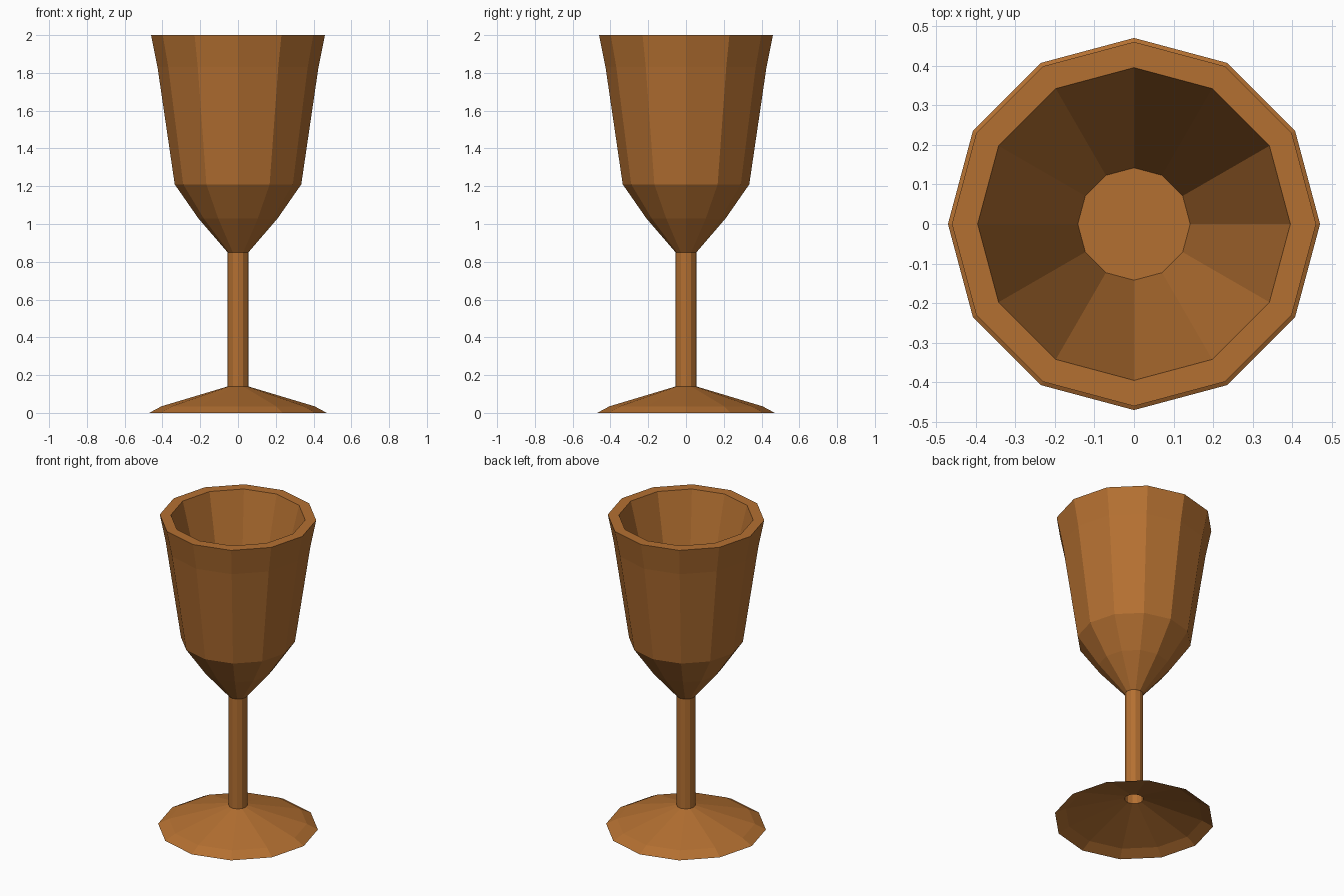
import bpy
import bmesh
from math import cos, sin, tau

SIDES = 12

default_cube = bpy.data.objects.get("Cube")
if default_cube:
    bpy.data.objects.remove(default_cube, do_unlink=True)

# Single warm wood colour
wood = bpy.data.materials.new("warm_brown_wood")
wood.use_nodes = True
wood.diffuse_color = (0.456, 0.162, 0.031, 1)
wood.node_tree.nodes["Principled BSDF"].inputs["Base Color"].default_value = wood.diffuse_color


def lathe(name, profile, cap_end=False):
    """Turn an (r, z) profile into a flat-faced shell; faces point outward when it rises."""
    bm = bmesh.new()
    rings = [[bm.verts.new((r * cos(tau * i / SIDES), r * sin(tau * i / SIDES), z))
              for i in range(SIDES)] for r, z in profile]
    for low, high in zip(rings, rings[1:]):
        for i in range(SIDES):
            j = (i + 1) % SIDES
            bm.faces.new((low[i], low[j], high[j], high[i]))
    if cap_end:
        bm.faces.new(rings[-1])
    mesh = bpy.data.meshes.new(name)
    bm.to_mesh(mesh)
    bm.free()
    mesh.materials.append(wood)
    obj = bpy.data.objects.new(name, mesh)
    bpy.context.collection.objects.link(obj)
    return obj


STEM_R, STEM_LOW, STEM_TOP = 0.055, 0.14, 0.85

# Thin flared foot, hollow underneath
lathe("foot", [(0.47, 0), (0.405, 0.035), (STEM_R, STEM_LOW)])

# Hollow stem, open at the bottom
lathe("stem", [(STEM_R, STEM_LOW), (STEM_R, STEM_TOP)])

# Bowl: outer wall up to the rim, then down the inner wall to a flat floor
lathe("bowl", [(STEM_R, STEM_TOP), (0.21, 1.03), (0.335, 1.21), (0.426, 1.83),
               (0.46, 2.0), (0.395, 2.0), (0.142, 1.03)], cap_end=True)
